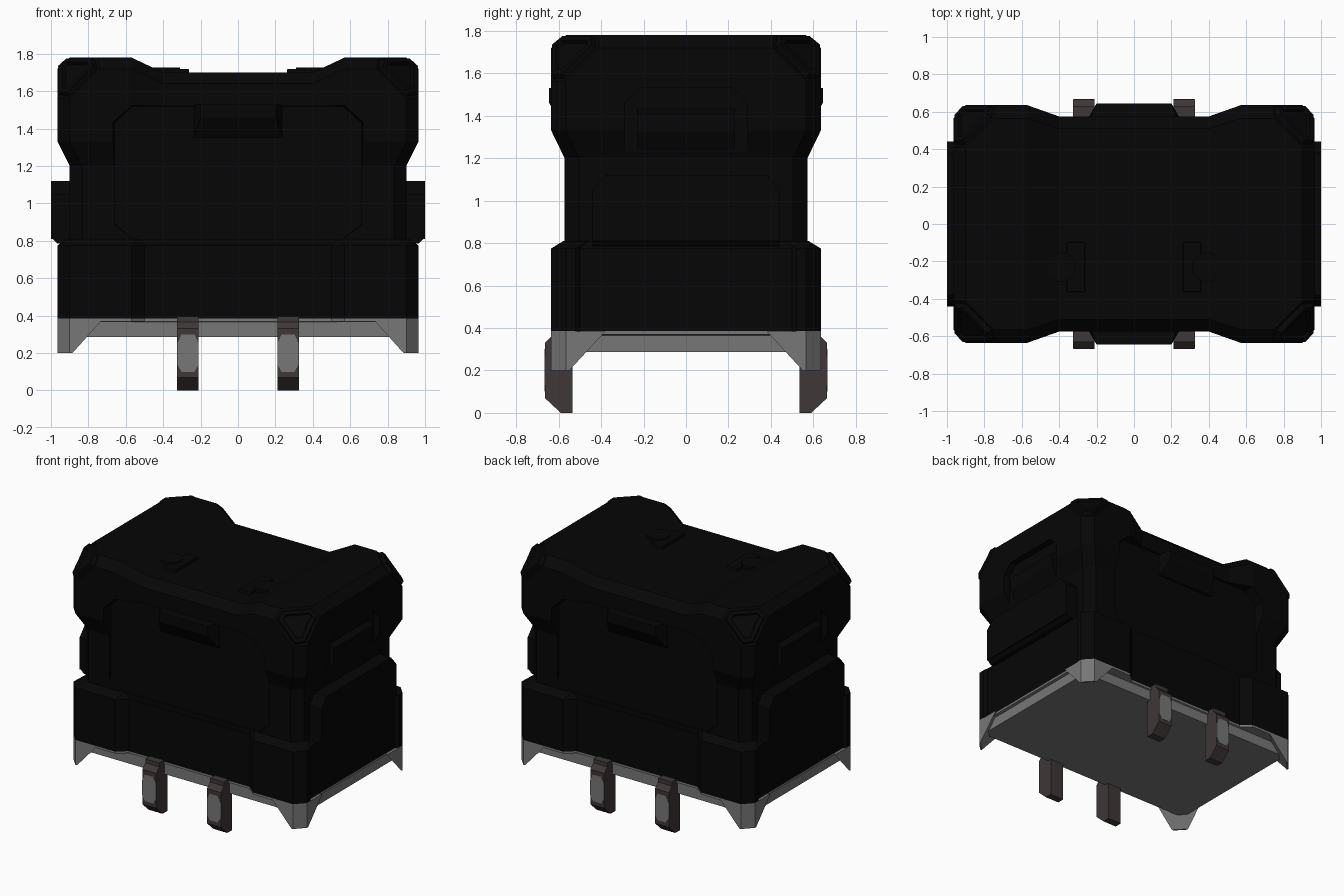
import bpy, bmesh, math

if "Cube" in bpy.data.objects:
    bpy.data.objects.remove(bpy.data.objects["Cube"])


def material(name, rgb):
    m = bpy.data.materials.new(name)
    m.diffuse_color = (*rgb, 1)
    m.use_nodes = True
    m.node_tree.nodes["Principled BSDF"].inputs["Base Color"].default_value = m.diffuse_color
    return m


BLACK = material("black shell", (0.0018, 0.0018, 0.0018))
GREY = material("grey base", (0.185, 0.185, 0.185))
BROWN = material("dark brown metal", (0.05, 0.038, 0.038))


def finish(name, bm, mat):
    bmesh.ops.recalc_face_normals(bm, faces=bm.faces[:])
    me = bpy.data.meshes.new(name)
    bm.to_mesh(me)
    bm.free()
    me.materials.append(mat)
    ob = bpy.data.objects.new(name, me)
    bpy.context.collection.objects.link(ob)
    return ob


def loft_bm(rings, caps=True):
    bm = bmesh.new()
    vs = [[bm.verts.new(p) for p in r] for r in rings]
    n = len(vs[0])
    for a, b in zip(vs, vs[1:]):
        for i in range(n):
            j = (i + 1) % n
            bm.faces.new((a[i], a[j], b[j], b[i]))
    if caps:
        bm.faces.new(vs[0])
        bm.faces.new(vs[-1])
    return bm, vs


def loft(name, rings, mat):
    return finish(name, loft_bm(rings)[0], mat)


def prism(name, pts, axis, a, b, mat, shrink=1.0):
    """Extrude a 2D outline along an axis from a to b, the b end scaled."""
    def put(p, q, d):
        return {'x': (d, p, q), 'y': (p, d, q), 'z': (p, q, d)}[axis]
    cx = sum(p for p, q in pts) / len(pts)
    cy = sum(q for p, q in pts) / len(pts)
    far = [(cx + (p - cx) * shrink, cy + (q - cy) * shrink) for p, q in pts]
    return loft(name, [[put(p, q, a) for p, q in pts], [put(p, q, b) for p, q in far]], mat)


def mirrored(half):
    return half + [(-p, q) for p, q in reversed(half)]


# Upper shell: sections along x, tall ends and a lower, narrower middle
MID = [(.57, .70), (.57, 1.2), (.575, 1.33), (.575, 1.64), (.51, 1.70)]
TALL = [(.572, .70), (.572, 1.2), (.635, 1.33), (.635, 1.72), (.565, 1.78)]
TIP = [(.505, .70), (.505, 1.2), (.565, 1.33), (.565, 1.66), (.50, 1.72)]
SECTIONS = [([.965 - .065 * (i < 2) for i in range(5)], TIP),
            ([.9 - .065 * (i < 2) for i in range(5)], TALL),
            ([.57] * 5, TALL), ([.40] * 5, MID)]


def section(s, xs, half):
    r = [(s * x, y, z) for x, (y, z) in zip(xs, half)]
    return r + [(x, -y, z) for x, y, z in reversed(r)]


rings = [section(-1, *c) for c in SECTIONS] + [section(1, *c) for c in reversed(SECTIONS)]
bm, vs = loft_bm(rings, caps=False)
for ring in (vs[0], vs[-1]):
    for i in range(4):
        bm.faces.new((ring[i], ring[i + 1], ring[8 - i], ring[9 - i]))
bmesh.ops.recalc_face_normals(bm, faces=bm.faces[:])

# Cut the four top corners and give each a raised triangular pad
for sx in (-1, 1):
    for sy in (-1, 1):
        cut = bmesh.ops.bisect_plane(
            bm, geom=bm.verts[:] + bm.edges[:] + bm.faces[:], dist=1e-5,
            plane_co=(sx * .965, sy * .565, 1.565), plane_no=(sx, sy, 1), clear_outer=True)
        edges = [e for e in cut['geom_cut'] if isinstance(e, bmesh.types.BMEdge)]
        pad = bmesh.ops.edgeloop_fill(bm, edges=edges)['faces']
        bmesh.ops.recalc_face_normals(bm, faces=bm.faces[:])
        bmesh.ops.inset_region(bm, faces=pad, thickness=.018, depth=0)
        bmesh.ops.inset_region(bm, faces=pad, thickness=.01, depth=.028)
        bmesh.ops.inset_region(bm, faces=pad, thickness=.028, depth=0)
        bmesh.ops.inset_region(bm, faces=pad, thickness=.008, depth=-.015)
shell = finish("upper_shell", bm, BLACK)

# Recesses in the front, back and side faces
PANEL = mirrored([(.58, .80), (.68, .88), (.68, 1.44), (.58, 1.53)])
POCKET = mirrored([(.29, 1.21), (.29, 1.46), (.22, 1.53)])
cutters = []
for s in (-1, 1):
    cutters.append(prism("panel_cutter", PANEL, 'y', s * .75, s * .555, BLACK, .97))
    cutters.append(prism("pocket_cutter", POCKET, 'x', s * 1.1, s * .915, BLACK))
for c in cutters:
    c.hide_render = True
    mod = shell.modifiers.new("recess", 'BOOLEAN')
    mod.operation = 'DIFFERENCE'
    mod.solver = 'EXACT'
    mod.object = c
bpy.context.view_layer.objects.active = shell
for mod in list(shell.modifiers):
    bpy.ops.object.modifier_apply(modifier=mod.name)
for c in cutters:
    bpy.data.objects.remove(c)

# Lower band with corner guards, and the grey base under it
QUARTER = [(.945, .50), (.965, .52), (.965, .565), (.9, .635), (.57, .635), (.50, .575)]
right = QUARTER + [(-x, y) for x, y in reversed(QUARTER)]
PLAN = right + [(x, -y) for x, y in reversed(right)]


def level(z, fx=1.0, fy=1.0, mx=2.0, my=2.0):
    """Plan outline at height z, scaled and clamped to mx, my."""
    return [(max(-mx, min(mx, x * fx)), max(-my, min(my, y * fy)), z) for x, y in PLAN]


loft("lower_band", [level(.385), level(.775), level(.81, .95, .91)], BLACK)
loft("base", [level(.287, mx=.925, my=.565), level(.365, mx=.925, my=.565),
              level(.37), level(.385)], GREY)

# Corner feet
for sx in (-1, 1):
    for sy in (-1, 1):
        top = [(.965, .38), (.965, .565), (.9, .635), (.72, .635)]
        low = [(.965, .55), (.965, .565), (.9, .635), (.885, .635)]
        loft("corner_foot", [[(sx * x, sy * y, z) for x, y in p]
                             for p, z in ((top, .384), (low, .2))], GREY)

for s in (-1, 1):
    # Side armour plate and grip pad in the side pocket
    plate = mirrored([(.44, .81), (.44, 1.05), (.38, 1.12)])
    prism("side_plate", plate, 'x', s * .85, s * 1.0, BLACK)
    skirt = [(s * .85, .785), (s * .965, .785), (s * 1.0, .82), (s * .85, .82)]
    prism("side_plate_skirt", skirt, 'y', -.44, .44, BLACK)
    grip = [(.88, 1.21), (.902, 1.21), (.955, 1.32), (.955, 1.41), (.88, 1.45)]
    prism("side_grip", [(s * x, z) for x, z in grip], 'y', -.23, .23, BLACK)

    # Handle hood on the front and back
    hood = [(.54, 1.53), (.645, 1.53), (.645, 1.46), (.575, 1.35), (.54, 1.35)]
    loft("handle_hood", [[(x - math.copysign(.04, x) * (y > .6), s * y, z) for y, z in hood]
                         for x in (-.24, .24)], BLACK)

    # Latches on the lid
    prism("lid_latch", [(s * .26, -.37), (s * .36, -.37), (s * .36, -.09), (s * .26, -.09)],
          'z', 1.68, 1.718, BLACK, .93)
    disc = [(s * .39 + .08 * math.cos(a * math.pi / 8), -.23 + .08 * math.sin(a * math.pi / 8))
            for a in range(16)]
    prism("latch_button", disc, 'z', 1.68, 1.728, BLACK)

    # Clamp legs with worn grey faces
    for sx in (-1, 1):
        leg = [(.535, 0), (.59, 0), (.665, .07), (.665, .33), (.63, .365), (.63, .395), (.535, .395)]
        prism("clamp_leg", [(s * y, z) for y, z in leg], 'x', sx * .21, sx * .325, BROWN)
        c = sx * .2675
        worn = [(c - .035, .10), (c + .035, .10), (c + .057, .14), (c + .057, .25),
                (c + .035, .30), (c - .035, .30), (c - .057, .25), (c - .057, .14)]
        prism("worn_patch", worn, 'y', s * .66, s * .667, GREY)
